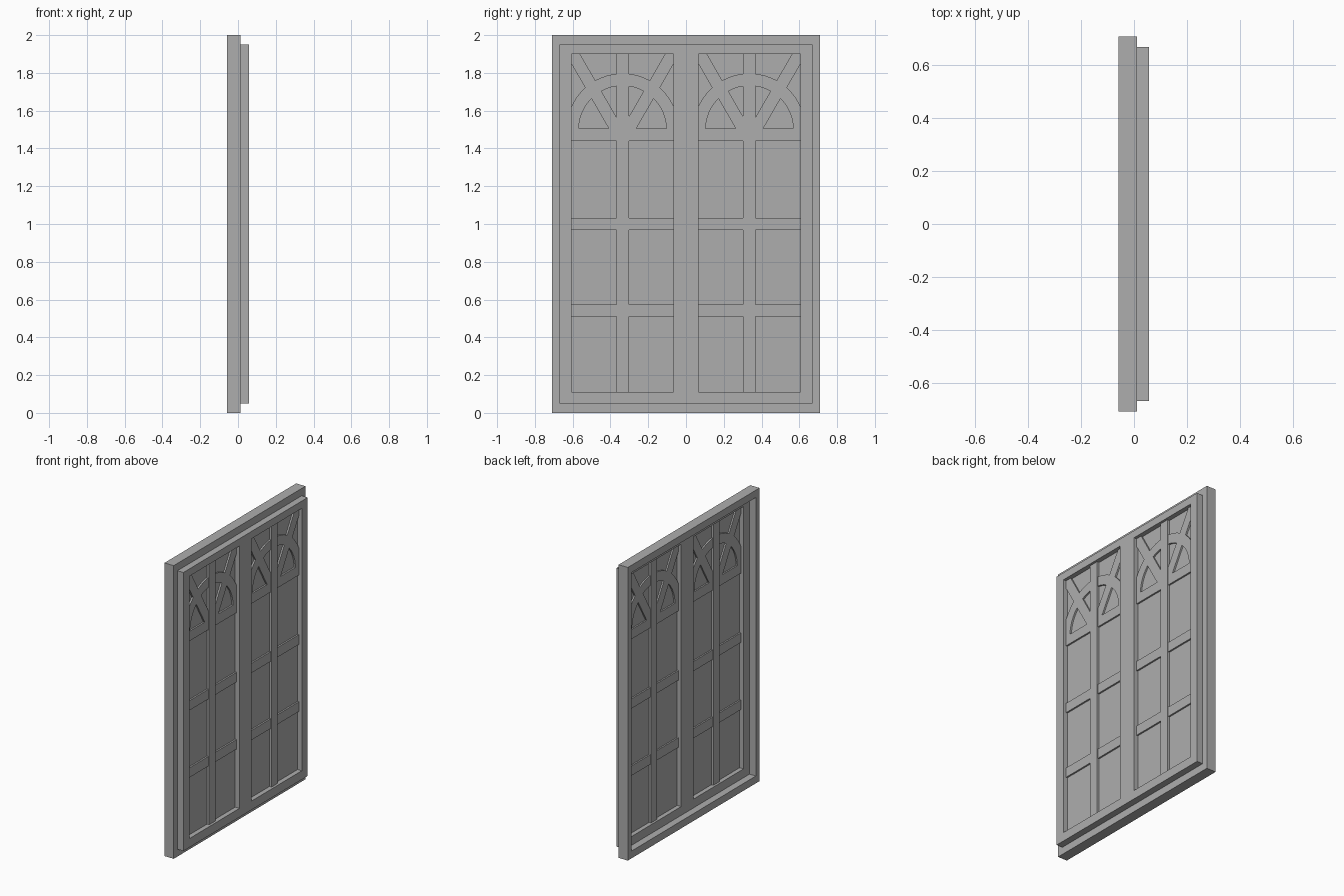
import bpy, bmesh, math

cube = bpy.data.objects.get("Cube")
if cube:
    bpy.data.objects.remove(cube, do_unlink=True)

grey = bpy.data.materials.new("plain_grey")
grey.use_nodes = True
COLOR = (0.42, 0.42, 0.42, 1)
grey.diffuse_color = COLOR
grey.node_tree.nodes["Principled BSDF"].inputs["Base Color"].default_value = COLOR


def finish(name, bm, thickness):
    """Extrude the flat faces along x and make the object."""
    res = bmesh.ops.extrude_face_region(bm, geom=bm.faces[:], use_keep_orig=True)
    verts = [g for g in res["geom"] if isinstance(g, bmesh.types.BMVert)]
    bmesh.ops.translate(bm, verts=verts, vec=(thickness, 0, 0))
    bmesh.ops.recalc_face_normals(bm, faces=bm.faces[:])
    mesh = bpy.data.meshes.new(name)
    bm.to_mesh(mesh)
    bm.free()
    mesh.materials.append(grey)
    bpy.context.collection.objects.link(bpy.data.objects.new(name, mesh))


def prism(name, points, x0, x1):
    bm = bmesh.new()
    bm.faces.new([bm.verts.new((x0, y, z)) for y, z in points])
    finish(name, bm, x1 - x0)


def slab(name, y0, y1, z0, z1, x0, x1):
    prism(name, [(y0, z0), (y1, z0), (y1, z1), (y0, z1)], x0, x1)


def holed_frame(name, ys, zs, holes, x0, x1):
    """Flat grid with some cells left open, given thickness."""
    bm = bmesh.new()
    grid = [[bm.verts.new((x0, y, z)) for z in zs] for y in ys]
    for i in range(len(ys) - 1):
        for j in range(len(zs) - 1):
            if (i, j) not in holes:
                bm.faces.new((grid[i][j], grid[i + 1][j],
                              grid[i + 1][j + 1], grid[i][j + 1]))
    finish(name, bm, x1 - x0)


# Shared measurements
CENTRE, HALF, BAR = 0.336, 0.27, 0.033
BOTTOM, TOP, SILL = 0.11, 1.9, 1.44
ARCH_Z, R_IN, R_OUT = 1.5, 0.232, 0.297
BAR_X = (0.01, 0.036)

# Outer casing and the sash that sits inside it
holed_frame("outer_frame", (-0.71, -0.67, 0.67, 0.71), (0, 0.05, 1.95, 2),
            {(1, 1)}, -0.058, 0.012)
inner, outer = CENTRE - HALF, CENTRE + HALF
holed_frame("sash_frame", (-0.67, -outer, -inner, inner, outer, 0.67),
            (0.05, BOTTOM, TOP, 1.95), {(1, 1), (3, 1)}, -0.01, 0.057)

# Arch ring outline, trimmed to the opening
start = math.acos(HALF / R_OUT)
STEPS = 24
arch = []
for i in range(STEPS + 1):
    a = start + (math.pi - 2 * start) * i / STEPS
    arch.append((R_OUT * math.cos(a), ARCH_Z + R_OUT * math.sin(a)))
arch.append((-HALF, ARCH_Z))
for i in range(STEPS + 1):
    a = math.pi * (1 - i / STEPS)
    arch.append((R_IN * math.cos(a), ARCH_Z + R_IN * math.sin(a)))
arch.append((HALF, ARCH_Z))

# Diagonal brace outline, running up into the top corner
brace = [(-0.04, SILL), (0.035, SILL), (HALF, 1.847), (HALF, TOP), (0.225, TOP)]

for side, c in (("right", -CENTRE), ("left", CENTRE)):
    y0, y1 = c - HALF, c + HALF
    # Pane and upright bar
    slab(side + "_pane", y0, y1, BOTTOM, TOP, 0.02, 0.025)
    slab(side + "_upright_bar", c - BAR, c + BAR, BOTTOM, TOP, 0.005, 0.041)
    # Cross bars
    for part, z in (("lower", 0.542), ("middle", 1.0), ("arch_base", SILL + BAR)):
        slab(f"{side}_{part}_bar", y0, y1, z - BAR, z + BAR, *BAR_X)
    # Tracery
    prism(side + "_arch", [(c + y, z) for y, z in arch], *BAR_X)
    for label, s in (("rising", 1), ("falling", -1)):
        prism(f"{side}_{label}_brace", [(c + s * y, z) for y, z in brace], *BAR_X)
